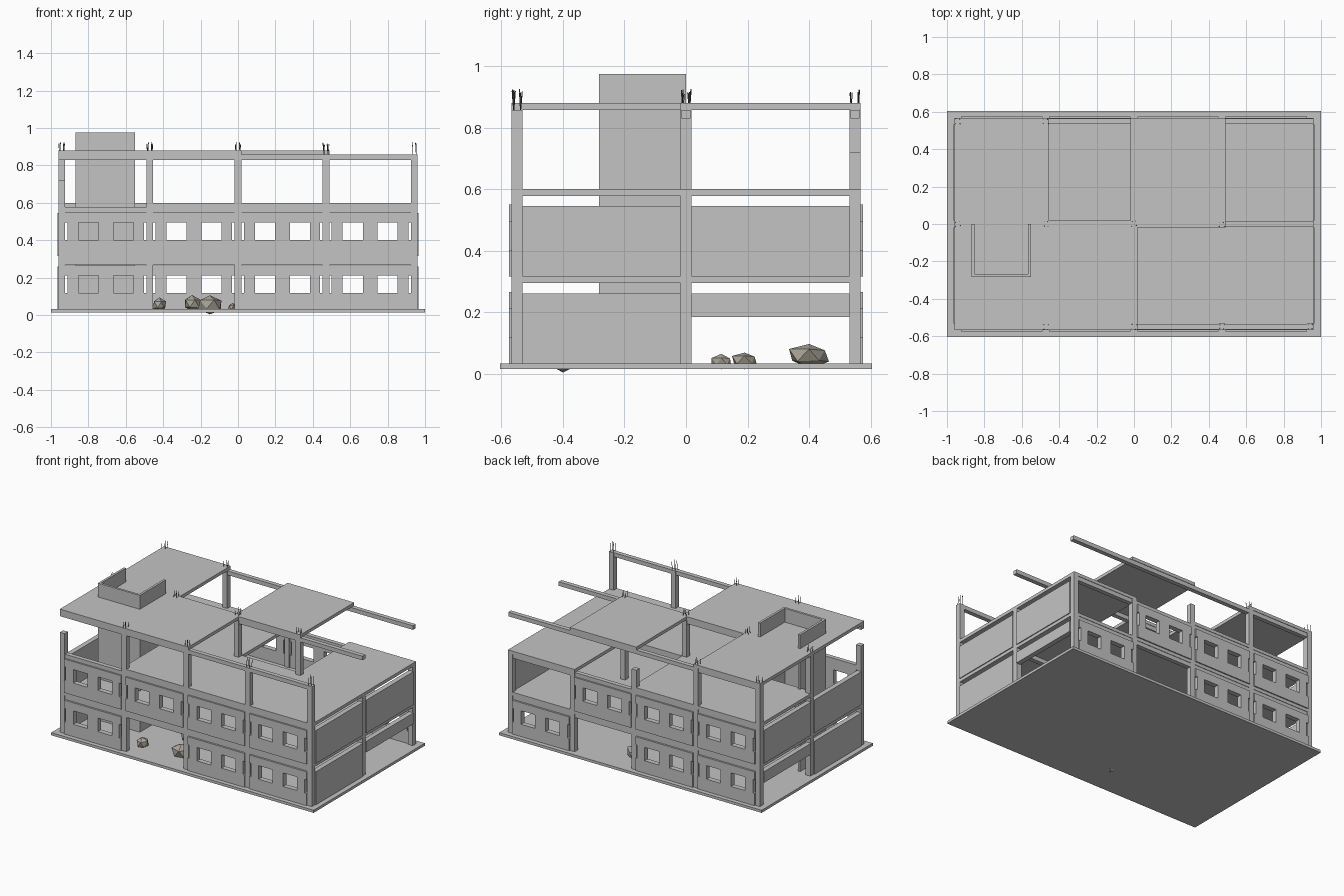
import bpy, bmesh, random
from mathutils import Vector, Matrix

random.seed(4)
if "Cube" in bpy.data.objects:
    bpy.data.objects.remove(bpy.data.objects["Cube"])


def material(name, color):
    m = bpy.data.materials.new(name)
    m.use_nodes = True
    m.diffuse_color = (*color, 1)
    m.node_tree.nodes["Principled BSDF"].inputs["Base Color"].default_value = (*color, 1)
    return m


CONCRETE = material("concrete grey", (0.55, 0.55, 0.55))
STONE = material("stone tan", (0.42, 0.39, 0.33))
STEEL = material("dark steel", (0.12, 0.12, 0.12))


def finish(name, bm, mat):
    mesh = bpy.data.meshes.new(name)
    bmesh.ops.recalc_face_normals(bm, faces=bm.faces)
    bm.to_mesh(mesh)
    bm.free()
    mesh.materials.append(mat)
    ob = bpy.data.objects.new(name, mesh)
    bpy.context.scene.collection.objects.link(ob)
    return ob


def box(name, x0, x1, y0, y1, z0, z1, mat=CONCRETE):
    bm = bmesh.new()
    size = Matrix.Diagonal((x1 - x0, y1 - y0, z1 - z0, 1))
    mid = Matrix.Translation(((x0 + x1) / 2, (y0 + y1) / 2, (z0 + z1) / 2))
    bmesh.ops.create_cube(bm, size=1, matrix=mid @ size)
    return finish(name, bm, mat)


# Structural grid
XS = (-0.943, -0.472, 0, 0.47, 0.942)
YS = (-0.549, 0, 0.549)
FLOORS = (0.033, 0.317, 0.6)      # top of each floor
CEILINGS = (0.295, 0.578, 0.858)  # underside of the slab above
H = 0.018                         # half a column
ROWS = ("front", "middle", "back")

box("ground_slab", -1, 1, -0.605, 0.605, 0.015, 0.033)

# Columns: the top storey has broken stubs and missing posts
STUBS = {(0, 0), (2, 2)}
MISSING = {(4, 1), (3, 2), (4, 2)}
for i, x in enumerate(XS):
    for j, y in enumerate(YS):
        top = CEILINGS[2]
        if (i, j) in STUBS:
            top = 0.72
        elif (i, j) in MISSING:
            top = FLOORS[2]
        box(f"{ROWS[j]}_column_{i}", x - H, x + H, y - H, y + H, FLOORS[0], top)

# Beams along the length under every slab
for level, z in enumerate(CEILINGS):
    for j, y in enumerate(YS):
        box(f"{ROWS[j]}_beam_{level}", XS[0] - H, XS[-1] + H,
            y - 0.015, y + 0.015, z - 0.028, z)

# Floor and roof slabs, one per bay, with collapsed bays left out (level, bay, row)
COLLAPSED = {(1, 0, 0), (1, 2, 1), (2, 1, 1), (2, 2, 0), (2, 3, 0), (2, 3, 1)}
for level, z in enumerate(CEILINGS):
    for i in range(4):
        for j in range(2):
            if (level, i, j) not in COLLAPSED:
                kind = "roof" if level == 2 else "floor"
                box(f"{kind}_slab_{level}_{i}_{j}", XS[i] - H, XS[i + 1] + H,
                    YS[j] - H, YS[j + 1] + H, z, z + 0.022)


# Facade panels with two windows and a notch at each end
def window_panel(name, i, side, base):
    a, b = XS[i] + H, XS[i + 1] - H
    w = XS[i]
    xs = (a, a + 0.013, w + 0.09, w + 0.197, w + 0.277, w + 0.384, b - 0.013, b)
    zs = (base, base + 0.085, base + 0.178, base + 0.233)
    y = side * 0.575
    bm = bmesh.new()
    for c in range(7):
        for r in range(3):
            if r == 1 and c % 2 == 0 and c in (0, 6):
                continue
            if r == 1 and c in (2, 4):
                continue
            corners = ((c, r), (c + 1, r), (c + 1, r + 1), (c, r + 1))
            bm.faces.new([bm.verts.new((xs[p], y, zs[q])) for p, q in corners])
    bmesh.ops.remove_doubles(bm, verts=bm.verts, dist=0.0001)
    ob = finish(name, bm, CONCRETE)
    # Keep the thickness growing inward from the outer face
    if ob.data.polygons[0].normal.y * side < 0:
        ob.data.flip_normals()
    mod = ob.modifiers.new("thickness", "SOLIDIFY")
    mod.thickness = 0.035
    mod.offset = -1


OPEN_BAYS = {("front", 0, 1), ("back", 0, 2), ("back", 1, 3)}
for face, side in (("front", -1), ("back", 1)):
    for level in range(2):
        for i in range(4):
            if (face, level, i) not in OPEN_BAYS:
                window_panel(f"{face}_panel_{level}_{i}", i, side, FLOORS[level])

# Solid end walls; the rear ground bay keeps only a strip at the top
for face, side in (("right", -1), ("left", 1)):
    x0, x1 = sorted((side * 0.932, side * 0.966))
    for level in range(2):
        for j in range(2):
            base, top = FLOORS[level], FLOORS[level] + 0.228
            if level == 0 and j == 1:
                base = 0.185
            box(f"{face}_end_wall_{level}_{j}", x0, x1,
                YS[j] + H, YS[j + 1] - H, base, top)

# Stair shaft, open towards the back
box("shaft_front_wall", -0.87, -0.55, -0.283, -0.267, 0.033, 0.975)
box("shaft_right_wall", -0.87, -0.854, -0.267, 0, 0.033, 0.975)
box("shaft_left_wall", -0.566, -0.55, -0.267, 0, 0.033, 0.975)

# Bent reinforcing bars sticking out of the full-height columns
for i, x in enumerate(XS):
    for j, y in enumerate(YS):
        if (i, j) in STUBS | MISSING:
            continue
        bm = bmesh.new()
        for sx in (-1, 1):
            for sy in (-1, 1):
                foot = Vector((x + sx * 0.011, y + sy * 0.011, 0.85))
                tip = foot + Vector((random.uniform(-.006, .006),
                                     random.uniform(-.006, .006),
                                     random.uniform(.06, .076)))
                d = tip - foot
                place = Matrix.Translation((foot + tip) / 2) @ d.to_track_quat("Z", "Y").to_matrix().to_4x4()
                bmesh.ops.create_cone(bm, segments=5, radius1=0.0017, radius2=0.0017,
                                      depth=d.length, cap_ends=True, matrix=place)
        finish(f"{ROWS[j]}_rebar_{i}", bm, STEEL)


# Rubble: faceted, flattened boulders
def boulder(name, x, y, z, rx, ry, rz):
    bm = bmesh.new()
    bmesh.ops.create_icosphere(bm, subdivisions=1, radius=1)
    for v in bm.verts:
        v.co *= random.uniform(0.85, 1.1)
        v.co = Vector((x + v.co.x * rx, y + v.co.y * ry, max(0.0, z + v.co.z * rz)))
    finish(name, bm, STONE)


boulder("rubble_front_large", -0.15, -0.40, 0.055, 0.075, 0.07, 0.056)
boulder("rubble_front_mid", -0.245, -0.20, 0.06, 0.05, 0.05, 0.045)
boulder("rubble_front_corner", -0.42, -0.44, 0.055, 0.038, 0.045, 0.04)
boulder("rubble_back_large", 0.10, 0.40, 0.06, 0.07, 0.07, 0.042)
boulder("rubble_back_mid", 0.08, 0.19, 0.045, 0.05, 0.046, 0.028)
boulder("rubble_back_small", -0.03, 0.115, 0.04, 0.025, 0.035, 0.024)
